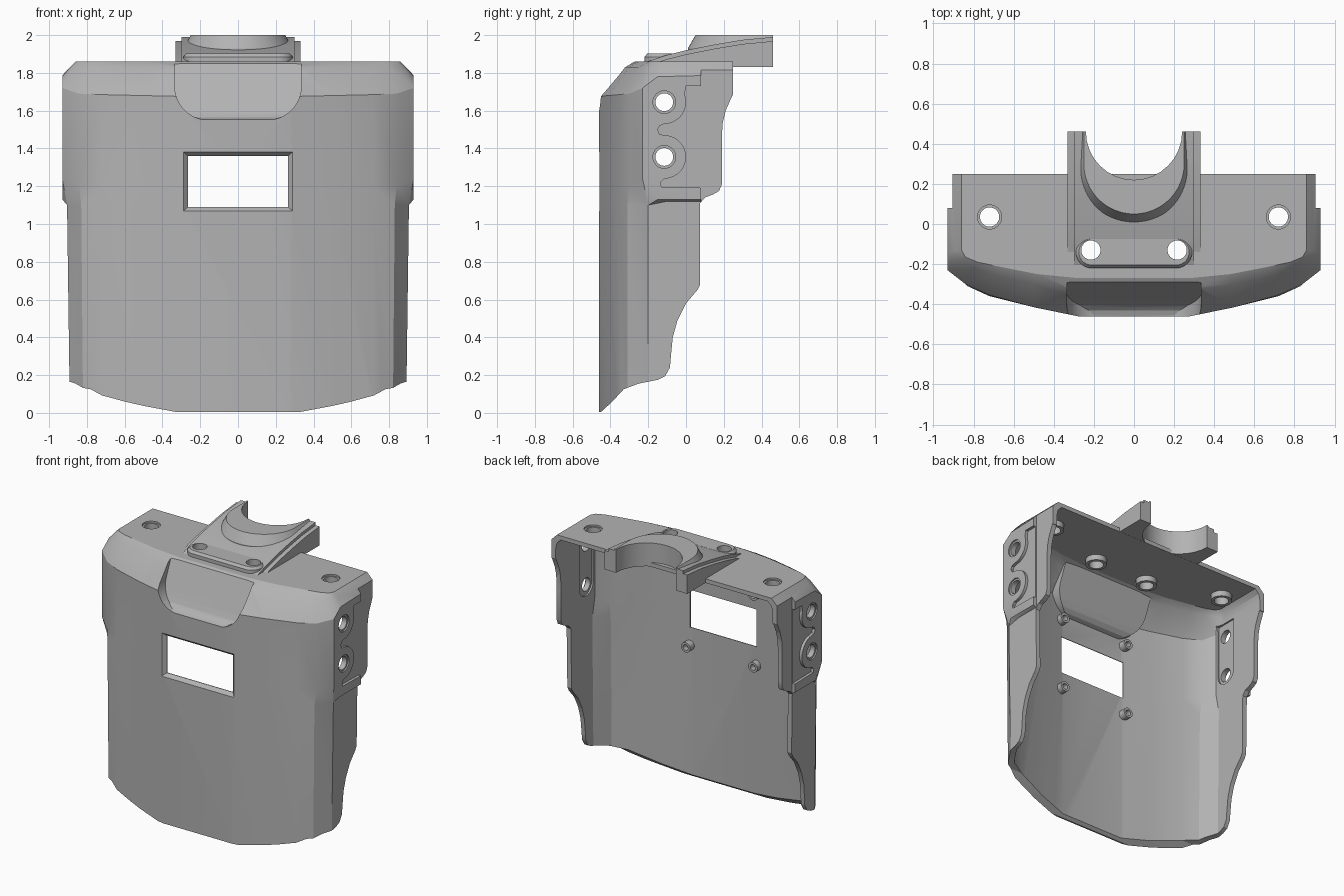
import bpy, bmesh
from math import sin, cos, radians

if "Cube" in bpy.data.objects:
    bpy.data.objects.remove(bpy.data.objects["Cube"], do_unlink=True)

grey = bpy.data.materials.new("plain_grey")
grey.use_nodes = True
grey.diffuse_color = (0.45, 0.45, 0.45, 1)
grey.node_tree.nodes["Principled BSDF"].inputs["Base Color"].default_value = (0.45, 0.45, 0.45, 1)


def loft(name, rings):
    """Closed solid through rings with equal point counts."""
    bm = bmesh.new()
    loops = [[bm.verts.new(p) for p in ring] for ring in rings]
    n = len(loops[0])
    for a, b in zip(loops, loops[1:]):
        for i in range(n):
            j = (i + 1) % n
            bm.faces.new((a[i], a[j], b[j], b[i]))
    bm.faces.new(loops[0])
    bm.faces.new(loops[-1])
    bmesh.ops.triangulate(bm, faces=[f for f in bm.faces if len(f.verts) == 4])
    bmesh.ops.recalc_face_normals(bm, faces=bm.faces)
    mesh = bpy.data.meshes.new(name)
    bm.to_mesh(mesh)
    bm.free()
    mesh.materials.append(grey)
    obj = bpy.data.objects.new(name, mesh)
    bpy.context.collection.objects.link(obj)
    return obj


def place(points, axis, d):
    if axis == "x":
        return [(d, p, q) for p, q in points]
    if axis == "y":
        return [(p, d, q) for p, q in points]
    return [(p, q, d) for p, q in points]


def prism(name, points, axis, a, b):
    return loft(name, [place(points, axis, a), place(points, axis, b)])


def arc(cx, cy, r, start, end, steps=14):
    angles = [radians(start + (end - start) * i / steps) for i in range(steps + 1)]
    return [(cx + r * cos(t), cy + r * sin(t)) for t in angles]


def rect(p0, p1, q0, q1):
    return [(p0, q0), (p1, q0), (p1, q1), (p0, q1)]


def rod(name, axis, p, q, r, a, b):
    return prism(name, arc(p, q, r, 0, 360, 32)[:-1], axis, a, b)


def combine(targets, tool, op="DIFFERENCE"):
    """Apply a boolean to each target and delete the tool."""
    for obj in targets:
        mod = obj.modifiers.new("bool", "BOOLEAN")
        mod.operation, mod.object, mod.solver = op, tool, "EXACT"
        bpy.context.view_layer.objects.active = obj
        bpy.ops.object.modifier_apply(modifier=mod.name)
    bpy.data.objects.remove(tool, do_unlink=True)


def section(xs, ys, zs):
    half = list(zip(xs, ys, zs))
    return half + [(-x, y, z) for x, y, z in reversed(half)]


# Shell cross-sections, from the front centre round to the back edge
low_x = [.28, .5, .72, .82, .89, .89, .89]
mid_x = [.28, .5, .72, .83, .905, .905, .905]
top_x = [.28, .5, .72, .84, .93, .93, .93]
low_y = [-.46, -.415, -.36, -.31, -.2, -.1, .25]
top_y = [-.46, -.415, -.355, -.3, -.23, -.15, .25]
sections = [
    section(low_x, low_y, [0] * 7),
    section(mid_x, low_y, [1.1] * 5 + [1.12] * 2),
    section(top_x, top_y, [1.2] * 4 + [1.24, 1.13, 1.13]),
    section(top_x, top_y, [1.675, 1.68, 1.685, 1.69, 1.72, 1.78, 1.79]),
    section([.28, .5, .7, .8, .87, .89, .89], [-.33, -.3, -.255, -.22, -.18, -.13, .25], [1.83] * 7),
    section([.28, .48, .66, .78, .84, .86, .86], [-.27, -.25, -.215, -.19, -.165, -.13, .25], [1.86] * 7),
]


def inward(p, t=.03):
    x, y, z = p
    side = min(abs(x), .9) - t
    depth = .6 if y > 0 else y + t
    height = z - t if z > 1.3 else (z if z > 0 else -.1)
    return (side if x > 0 else -side, depth, height)


def scoop(t):
    """Concave recess below the bracket, grown by t."""
    r, w, base = .18, .335 + t, 1.55 - t
    outline = (arc(r - w, base + r, r, 180, 270) + arc(w - r, base + r, r, 270, 360)
               + [(w, 2), (-w, 2)])
    curve = [(-.25, 2), (-.285, 1.86), (-.385, 1.63), (-.405, 1.59), (-.43, 1.565), (-.47, 1.55)]
    side = [(y + t, z - t) for y, z in curve] + [(-.8, base), (-.8, 2)]
    body = prism("scoop", outline, "y", -.75, -.1)
    combine([body], prism("scoop_side", side, "x", -.6, .6), "INTERSECT")
    return body


shell = loft("shell", sections)
cavity = loft("cavity", [[inward(p) for p in s] for s in sections])
combine([cavity], scoop(.03))
combine([shell], scoop(0))
combine([shell], cavity)

# Trim the rear and lower edges to the side profile
rear = [(.4, 1.68), (.245, 1.68), (.21, 1.6), (.195, 1.54), (.19, 1.47), (.19, 1.21), (.175, 1.175),
        (.14, 1.155), (.1, 1.14), (.075, 1.11), (.075, .68), (.06, .65), (0, .58), (-.045, .49),
        (-.07, .4), (-.08, .3), (-.085, .24), (-.11, .195), (-.15, .175), (-.25, .155),
        (-.33, .125), (-.39, .06), (-.45, .005), (-.5, .003), (-.5, -.3), (.4, -.3)]
combine([shell], prism("rear_trim", rear, "x", -1.2, 1.2))

# Window with a sloped frame
combine([shell], prism("window", rect(-.265, .265, 1.09, 1.36), "y", -.6, -.3))
combine([shell], loft("window_slope", [
    place(rect(-.305, .305, 1.055, 1.395), "y", -.475),
    place(rect(-.265, .265, 1.09, 1.36), "y", -.435)]))

# Side panels: stepped rear, lobed step round the holes, inner recess
lobes = ([(.2, 1.73), (0, 1.73)] + arc(-.115, 1.645, .115, 20, -90)
         + [(-.14, 1.52), (-.15, 1.5), (-.14, 1.475)] + arc(-.115, 1.355, .115, 90, -90)
         + [(-.135, 1.22), (-.13, 1.195), (.2, 1.19)])
slot = arc(-.1, 1.36, .08, 180, 360) + [(-.02, 1.74), (-.18, 1.74)]
for s in (-1, 1):
    combine([shell], prism("rear_step", rect(.08, .5, 1.0, 2.0), "x", s * .905, s * 1.2))
    combine([shell], prism("lobe_step", lobes, "x", s * .91, s * 1.2))
    combine([shell], prism("inner_slot", slot, "x", s * .8, s * .882))
for z in (1.355, 1.645):
    for s in (-1, 1):
        combine([shell], rod("side_sink", "x", -.115, z, .06, s * .92, s * 1.2))
    combine([shell], rod("side_hole", "x", -.115, z, .047, -1.2, 1.2))

# Sloped bracket with a tapered collar and a fastening pad
slope = [(-.27, 1.83), (-.2, 1.862), (-.1, 1.895), (0, 1.92), (.15, 1.95), (.3, 1.975), (.46, 1.99)]
bracket = prism("top_bracket", slope + [(.46, 1.832), (-.2, 1.832)], "x", -.3, .3)
lower = [(y, max(z - .022, 1.84)) for y, z in slope]
combine([bracket], prism("bracket_edge", lower + [(.46, 1.831), (-.27, 1.831)], "x", -.332, .332), "UNION")


def collar_ring(r, z):
    return place(arc(0, .3, r, 180, 360, 32) + [(r, .46), (-r, .46)], "z", z)


def pad_ring(r, z):
    return place(arc(-.21, -.14, r, 90, 270) + arc(.21, -.14, r, -90, 90), "z", z)


combine([bracket], loft("collar", [collar_ring(.29, 1.85), collar_ring(.29, 1.93), collar_ring(.25, 2)]), "UNION")
combine([bracket], loft("pad", [pad_ring(.08, 1.845), pad_ring(.08, 1.885), pad_ring(.065, 1.902)]), "UNION")
combine([bracket], rod("neck_cut", "z", 0, .46, .24, 1.5, 2.3))

# Screw bosses under the top plate
parts = [shell, bracket]
for x, y, top in ((.72, .035, 1.86), (.215, -.13, 1.902)):
    for s in (-1, 1):
        boss = rod("top_boss", "z", s * x, y, .07, 1.79, 1.845)
        parts.append(boss)
        combine([shell, bracket, boss], rod("top_hole", "z", s * x, y, .048, 1.6, 2.2))
        if x > .5:
            combine([shell], rod("top_sink", "z", s * x, y, .06, top - .012, 2.1))

# Screw bosses round the window
for x in (-.27, .27):
    for z in (.96, 1.48):
        boss = rod("window_boss", "y", x, z, .036, -.44, -.38)
        combine([boss], rod("boss_hole", "y", x, z, .02, -.42, -.3))
        parts.append(boss)

# Smooth curved walls, keep hard edges
bpy.ops.object.select_all(action="DESELECT")
for obj in parts:
    obj.select_set(True)
bpy.context.view_layer.objects.active = shell
bpy.ops.object.shade_smooth_by_angle(angle=radians(25))
